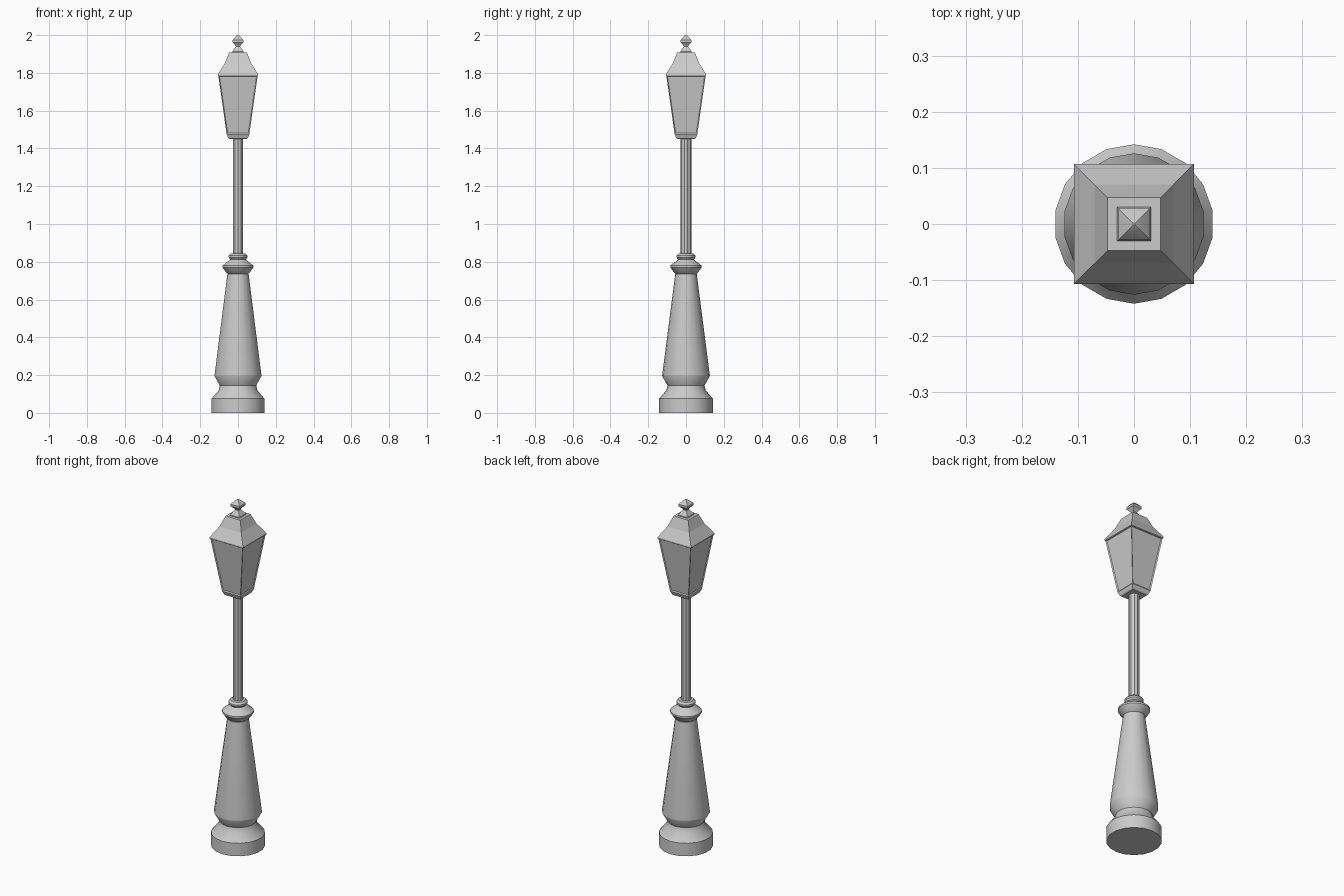
import bpy, bmesh, math

if "Cube" in bpy.data.objects:
    bpy.data.objects.remove(bpy.data.objects["Cube"])


def lathe(name, profile, sides, square=False, smooth=True):
    """Stack rings of (half width, height); square rings are axis aligned."""
    bm = bmesh.new()
    k = math.sqrt(2) if square else 1
    off = math.pi / 4 if square else math.pi / sides
    rings = []
    for r, z in profile:
        rings.append([bm.verts.new((r * k * math.cos(off + 2 * math.pi * i / sides),
                                    r * k * math.sin(off + 2 * math.pi * i / sides), z))
                      for i in range(sides)])
    for a, b in zip(rings, rings[1:]):
        for i in range(sides):
            j = (i + 1) % sides
            bm.faces.new((a[i], a[j], b[j], b[i]))
    bm.faces.new(rings[0][::-1])
    bm.faces.new(rings[-1])
    return finish(name, bm, smooth)


def finish(name, bm, smooth):
    me = bpy.data.meshes.new(name)
    bmesh.ops.recalc_face_normals(bm, faces=bm.faces)
    bm.to_mesh(me)
    bm.free()
    ob = bpy.data.objects.new(name, me)
    bpy.context.collection.objects.link(ob)
    if smooth:
        bpy.ops.object.select_all(action='DESELECT')
        ob.select_set(True)
        bpy.context.view_layer.objects.active = ob
        bpy.ops.object.shade_smooth_by_angle(angle=math.radians(30))
    return ob


# Plinth and tapered pedestal
lathe("base_pedestal", [(.142, 0), (.142, .075), (.104, .12), (.098, .145),
                        (.126, .195), (.126, .2), (.057, .735)], 18)

# Turned collar between pedestal and pole
lathe("collar", [(.052, .735), (.062, .742), (.083, .77), (.083, .78), (.05, .805),
                 (.042, .813), (.05, .823), (.05, .832), (.04, .843), (.028, .845)], 18)

# Slim pole
lathe("pole", [(.028, .84), (.028, 1.46)], 10)

# Lantern foot
lathe("lantern_foot", [(.047, 1.45), (.052, 1.455), (.06, 1.475)], 4, True, False)

# Lantern body with recessed glass panels
body = lathe("lantern_body", [(.06, 1.475), (.104, 1.785)], 4, True, False)
bm = bmesh.new()
bm.from_mesh(body.data)
sides = [f for f in bm.faces if abs(f.normal.z) < .5]
bmesh.ops.inset_individual(bm, faces=sides, thickness=.008, depth=-.005)
bm.to_mesh(body.data)
bm.free()

# Roof with a slight flare
lathe("lantern_roof", [(.104, 1.782), (.107, 1.784), (.107, 1.792), (.07, 1.85),
                       (.047, 1.908)], 4, True, False)

# Finial: small spire and knob
lathe("finial", [(.03, 1.906), (.03, 1.913), (.011, 1.94), (.013, 1.946), (.028, 1.962),
                 (.028, 1.974), (.013, 1.992), (.002, 2.0)], 4, True)
